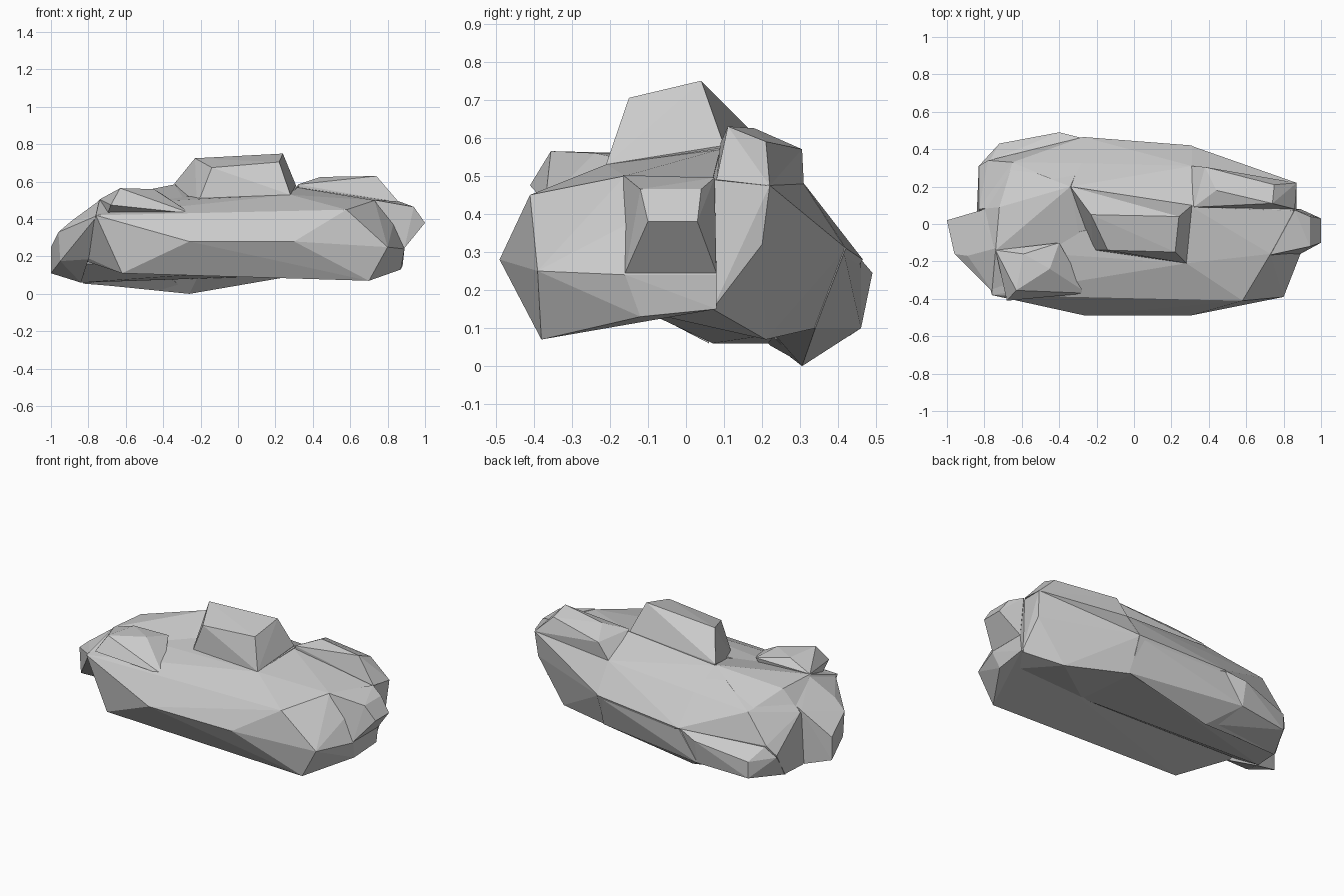
import bpy
import bmesh

# Remove the default object
default = bpy.data.objects.get("Cube")
if default:
    bpy.data.objects.remove(default, do_unlink=True)


def make_material(name, colour):
    material = bpy.data.materials.new(name)
    material.use_nodes = True
    material.diffuse_color = colour
    for node in material.node_tree.nodes:
        if node.type == "BSDF_PRINCIPLED":
            node.inputs["Base Color"].default_value = colour
            node.inputs["Roughness"].default_value = 0.9
    return material


stone = make_material("stone_grey", (0.6, 0.6, 0.6, 1))


def faceted_chunk(name, corners):
    """Convex flat-sided boulder chunk wrapped around its corner points."""
    bm = bmesh.new()
    for corner in corners:
        bm.verts.new(corner)
    wrapped = bmesh.ops.convex_hull(bm, input=bm.verts)
    inside = {g for g in wrapped["geom_interior"] + wrapped["geom_unused"]
              if isinstance(g, bmesh.types.BMVert)}
    bmesh.ops.delete(bm, geom=list(inside), context="VERTS")
    bmesh.ops.recalc_face_normals(bm, faces=bm.faces)
    mesh = bpy.data.meshes.new(name)
    bm.to_mesh(mesh)
    bm.free()
    mesh.materials.append(stone)
    chunk = bpy.data.objects.new(name, mesh)
    bpy.context.scene.collection.objects.link(chunk)
    return chunk


# Long front half with a sharp horizontal ridge
rock = faceted_chunk("rock", [
    (-.62, -.38, .11), (.3, -.39, .1), (.7, -.38, .07), (-.26, -.49, .28),
    (.3, -.49, .28), (.8, -.39, .25), (.58, -.41, .45), (.32, -.38, .43),
    (-.24, -.38, .43), (-.76, -.38, .42), (-.8, -.17, .19), (.73, -.16, .5),
    (.89, -.16, .24), (.87, -.12, .13), (.88, .08, .15), (.89, .08, .24),
    (.86, .07, .49), (-.74, -.14, .48), (.28, -.21, .53), (-.22, -.14, .48),
    (-.83, -.1, .18), (.31, .09, .57)])

# Back half on the left
back_left = faceted_chunk("back_left", [
    (-.84, .07, .06), (-.83, .23, .06), (.31, .34, .1),
    (.31, .42, .31), (.31, .31, .48), (-.28, .325, .45), (-.27, .465, .28),
    (-.65, .33, .43), (-.78, .34, .26), (-.83, .31, .2), (-.83, .08, .38),
    (-.72, .09, .48), (-.34, .2, .58), (.32, .1, .575), (.28, -.2, .53),
    (-.22, -.13, .48), (-.83, -.09, .16), (.3, -.1, .14)])

# Keel along the back, sagging to the lowest point
back_keel = faceted_chunk("back_keel", [
    (-.83, .23, .058), (-.26, .305, 0), (.32, .34, .1), (-.4, .46, .1),
    (-.27, .46, .28), (.3, .415, .3), (-.2, .2, .12)])

# Back half on the right, tapering to the blunt end
back_right = faceted_chunk("back_right", [
    (.87, .07, .15), (.85, .07, .49), (.87, .22, .475), (.86, .2, .32),
    (.68, .21, .07), (.3, .34, .1), (.3, .42, .31), (.3, .31, .48),
    (.31, .1, .57), (.29, -.1, .14), (.29, -.1, .5), (.8, -.1, .14)])

# Low shelf bulging out of the back left
back_shelf = faceted_chunk("back_shelf", [
    (-.4, .49, .245), (-.4, .46, .1), (-.72, .43, .18), (-.72, .43, .08),
    (-.77, .34, .25), (-.83, .31, .19), (-.28, .46, .28), (-.27, .3, .01),
    (-.83, .22, .055), (-.5, .1, .2)])

# Slope falling from the hump to the left end
left_slope = faceted_chunk("left_slope", [
    (-.34, .2, .585), (-.21, -.14, .48), (-.24, -.37, .43), (-.74, -.14, .505),
    (-.72, .09, .5), (-.82, .08, .38), (-.65, .32, .43), (-.29, .32, .45),
    (-.76, -.37, .42), (-.5, 0, .2)])

# Pointed end at negative x
left_tip = faceted_chunk("left_tip", [
    (-1, .02, .25), (-1, .02, .11), (-.96, -.16, .33), (-.95, -.16, .175),
    (-.89, -.17, .39), (-.74, -.13, .5), (-.83, .07, .385), (-.84, .06, .06),
    (-.8, -.17, .185), (-.75, -.37, .42), (-.7, .09, .48)])

# Blunt snout at positive x
right_tip = faceted_chunk("right_tip", [
    (1, -.1, .38), (1, .03, .38), (.94, -.12, .465), (.94, .04, .465),
    (.89, -.16, .245), (.89, .08, .245), (.73, -.165, .502),
    (.86, .075, .495), (.7, -.05, .3)])

# Raised ledge on the front left
ledge = faceted_chunk("front_ledge", [
    (-.63, -.355, .565), (-.45, -.24, .56), (-.41, -.35, .47),
    (-.68, -.41, .475), (-.74, -.14, .505), (-.25, -.37, .43),
    (-.59, -.16, .56), (-.4, -.1, .53), (-.7, -.3, .42), (-.5, -.15, .35)])

# Shoulder at the back right
shoulder = faceted_chunk("back_shoulder", [
    (.74, .11, .63), (.75, .21, .59), (.44, .18, .625), (.38, .305, .57),
    (.32, .09, .585), (.87, .22, .474), (.86, .08, .49), (.3, .31, .47),
    (.4, .1, .42)])

# Flat-topped hump in the middle
hump = faceted_chunk("top_hump", [
    (-.23, .05, .725), (.24, .04, .75), (-.14, -.14, .675), (.22, -.15, .705),
    (-.22, -.14, .47), (.28, -.21, .53), (.31, .1, .58), (-.34, .2, .59),
    (-.2, .1, .35), (.2, .1, .35)])

# Fuse all chunks into one continuous rock surface
chunks = [back_left, back_keel, back_right, back_shelf, left_slope, left_tip,
          right_tip, ledge, shoulder, hump]
for chunk in chunks:
    chunk.hide_render = True
    union = rock.modifiers.new("fuse_" + chunk.name, "BOOLEAN")
    union.operation = "UNION"
    union.solver = "EXACT"
    union.object = chunk

bpy.context.view_layer.update()
depsgraph = bpy.context.evaluated_depsgraph_get()
fused = bpy.data.meshes.new_from_object(rock.evaluated_get(depsgraph))
rock.modifiers.clear()
rock.data = fused
for chunk in chunks:
    bpy.data.objects.remove(chunk, do_unlink=True)

# Flat facets in a single colour
fused.materials.clear()
fused.materials.append(stone)
for face in fused.polygons:
    face.use_smooth = False
    face.material_index = 0
